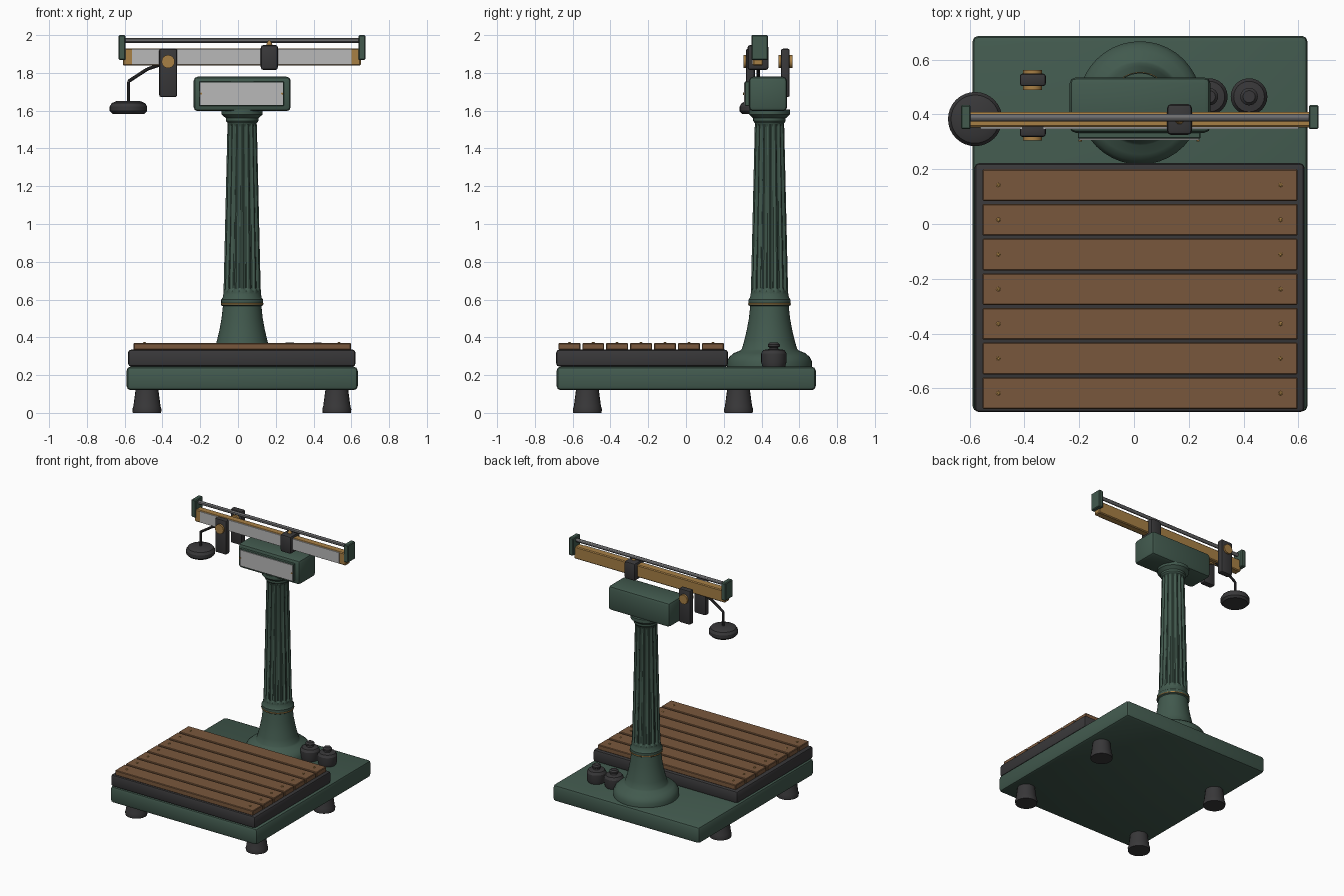
import bpy, bmesh, math
from mathutils import Vector, Matrix

if "Cube" in bpy.data.objects:
    bpy.data.objects.remove(bpy.data.objects["Cube"])


def mat(name, rgb):
    m = bpy.data.materials.new(name)
    m.diffuse_color = (*rgb, 1)
    m.use_nodes = True
    m.node_tree.nodes["Principled BSDF"].inputs["Base Color"].default_value = m.diffuse_color
    return m


GREEN = mat("dark green enamel", (0.054, 0.101, 0.076))
IRON = mat("black iron", (0.040, 0.039, 0.041))
WOOD = mat("brown wood", (0.190, 0.096, 0.045))
BRASS = mat("brass", (0.390, 0.215, 0.060))
PLATE = mat("pale plate", (0.480, 0.480, 0.480))
STEEL = mat("grey steel", (0.150, 0.150, 0.155))


def finish(bm, name, material, angle=30):
    bmesh.ops.recalc_face_normals(bm, faces=bm.faces[:])
    me = bpy.data.meshes.new(name)
    bm.to_mesh(me)
    bm.free()
    ob = bpy.data.objects.new(name, me)
    bpy.context.collection.objects.link(ob)
    me.materials.append(material)
    bpy.context.view_layer.objects.active = ob
    bpy.ops.object.select_all(action='DESELECT')
    ob.select_set(True)
    bpy.ops.object.shade_smooth_by_angle(angle=math.radians(angle))
    return ob


def box(name, x, y, z, material, bevel=0.0, segments=2):
    """Box from (min, max) ranges, with rounded edges."""
    bm = bmesh.new()
    bmesh.ops.create_cube(bm, size=1)
    for v in bm.verts:
        v.co = Vector([(r[0] + r[1]) / 2 + c * (r[1] - r[0]) for r, c in zip((x, y, z), v.co)])
    if bevel:
        bmesh.ops.bevel(bm, geom=bm.edges[:], offset=bevel, segments=segments,
                        profile=0.5, affect='EDGES')
    return finish(bm, name, material)


def loft(name, rings, material):
    """Skin a list of equal-length point rings and cap both ends."""
    bm = bmesh.new()
    loops = [[bm.verts.new(p) for p in r] for r in rings]
    n = len(loops[0])
    for a, b in zip(loops, loops[1:]):
        for i in range(n):
            j = (i + 1) % n
            bm.faces.new((a[i], a[j], b[j], b[i]))
    bm.faces.new(loops[0][::-1])
    bm.faces.new(loops[-1])
    return finish(bm, name, material)


def lathe(name, x, y, profile, material, n=32):
    """Turned part from (radius, height) pairs."""
    rings = [[(x + r * math.cos(math.tau * i / n), y + r * math.sin(math.tau * i / n), z)
              for i in range(n)] for r, z in profile]
    return loft(name, rings, material)


def rod(name, a, b, r, material, n=16):
    """Cylinder between two points."""
    a, b = Vector(a), Vector(b)
    bm = bmesh.new()
    turn = (b - a).to_track_quat('Z', 'Y').to_matrix().to_4x4()
    bmesh.ops.create_cone(bm, cap_ends=True, segments=n, radius1=r, radius2=r,
                          depth=(b - a).length,
                          matrix=Matrix.Translation((a + b) / 2) @ turn)
    return finish(bm, name, material)


CX, CY = 0.022, 0.442   # column axis

# Base, platform frame and feet
box("base", (-0.59, 0.634), (-0.685, 0.687), (0.12, 0.245), GREEN, 0.022)
box("platform_frame", (-0.582, 0.622), (-0.687, 0.222), (0.245, 0.335), IRON, 0.016)
for x in (-0.482, 0.523):
    for y in (-0.522, 0.278):
        lathe("foot", x, y, [(0.075, 0), (0.077, 0.02), (0.072, 0.035), (0.06, 0.125)], IRON, 20)

# Wooden planks with brass screws
for i in range(7):
    y = 0.142 - 0.1266 * i
    box("plank", (-0.553, 0.597), (y - 0.058, y + 0.058), (0.333, 0.37), WOOD, 0.004, 1)
    for x in (-0.495, 0.535):
        lathe("plank_screw", x, y, [(0.008, 0.366), (0.008, 0.372), (0.004, 0.375)], BRASS, 8)

# Flared pedestal with collar
lathe("pedestal", CX, CY, [
    (0.225, 0.24), (0.225, 0.272), (0.212, 0.297), (0.188, 0.317), (0.155, 0.33),
    (0.146, 0.34), (0.133, 0.385), (0.120, 0.44), (0.109, 0.50), (0.102, 0.565),
    (0.111, 0.57), (0.111, 0.60), (0.103, 0.61), (0.098, 0.64)], GREEN, 40)
lathe("collar_ring", CX, CY, [(0.108, 0.572), (0.113, 0.575), (0.113, 0.58), (0.108, 0.583)],
      BRASS, 40)

# Fluted, tapering shaft
FLUTES, STEP = 16, 6
depths = [0, 0, 0.006, 0.011, 0.011, 0.006]


def shaft_ring(r, z, k):
    n = FLUTES * STEP
    return [(CX + (r - k * depths[i % STEP]) * math.cos(math.tau * i / n),
             CY + (r - k * depths[i % STEP]) * math.sin(math.tau * i / n), z) for i in range(n)]


loft("shaft", [shaft_ring(0.099, 0.62, 0), shaft_ring(0.099, 0.645, 0), shaft_ring(0.098, 0.66, 1),
               shaft_ring(0.078, 1.515, 1), shaft_ring(0.077, 1.53, 0), shaft_ring(0.077, 1.55, 0)],
     GREEN)
lathe("capital", CX, CY, [(0.074, 1.53), (0.086, 1.545), (0.086, 1.56), (0.109, 1.58),
                          (0.109, 1.605)], GREEN)

# Head housing with front reading plate
box("head_housing", (-0.235, 0.279), (0.333, 0.535), (1.597, 1.78), GREEN, 0.022)
box("reading_frame", (-0.205, 0.243), (0.312, 0.34), (1.625, 1.755), GREEN, 0.003, 1)
box("reading_plate", (-0.2, 0.238), (0.307, 0.313), (1.63, 1.75), PLATE)
for x in (-0.196, 0.234):
    rod("plate_screw", (x, 0.302, 1.69), (x, 0.309, 1.69), 0.006, BRASS, 8)

# Beam, scale plate, upper rail and end caps
box("beam", (-0.61, 0.65), (0.353, 0.408), (1.838, 1.93), BRASS, 0.006, 1)
box("scale_plate", (-0.56, 0.6), (0.347, 0.354), (1.845, 1.927), PLATE)
rod("rail", (-0.61, 0.388, 1.972), (0.65, 0.388, 1.972), 0.013, STEEL, 12)
for x in (-0.614, 0.656):
    box("beam_end_cap", (x - 0.018, x + 0.018), (0.346, 0.434), (1.868, 2.0), GREEN, 0.005, 1)

# Sliding weight with brass pointer
box("sliding_weight", (0.12, 0.212), (0.325, 0.438), (1.815, 1.948), IRON, 0.016)
lathe("slider_pointer", 0.166, 0.38, [(0.018, 1.94), (0.014, 1.955), (0.003, 1.975)], BRASS, 12)

# Pivot plates with brass bearings
for y in (0.341, 0.526):
    box("pivot_plate", (-0.417, -0.322), (y - 0.023, y + 0.023), (1.672, 1.928), IRON, 0.01)
    rod("pivot_bearing", (-0.37, y - 0.037, 1.86), (-0.37, y + 0.037, 1.86), 0.035, BRASS)

# Hanging counterweight on a bent arm
PX, PY = -0.58, 0.383
arm = [(PX, PY, 1.64), (PX, PY, 1.755), (-0.48, PY, 1.82), (-0.38, PY, 1.855)]
for a, b in zip(arm, arm[1:]):
    rod("counterweight_arm", a, b, 0.009, IRON, 10)
lathe("counterweight", PX, PY, [(0.085, 1.583), (0.099, 1.597), (0.099, 1.622), (0.088, 1.64),
                                (0.06, 1.652)], IRON)

# Loose weights on the base
for x in (0.275, 0.42):
    lathe("loose_weight", x, 0.465, [
        (0.060, 0.245), (0.067, 0.268), (0.067, 0.315), (0.056, 0.333), (0.024, 0.338),
        (0.022, 0.346), (0.032, 0.351), (0.032, 0.362), (0.022, 0.372)], IRON, 24)
